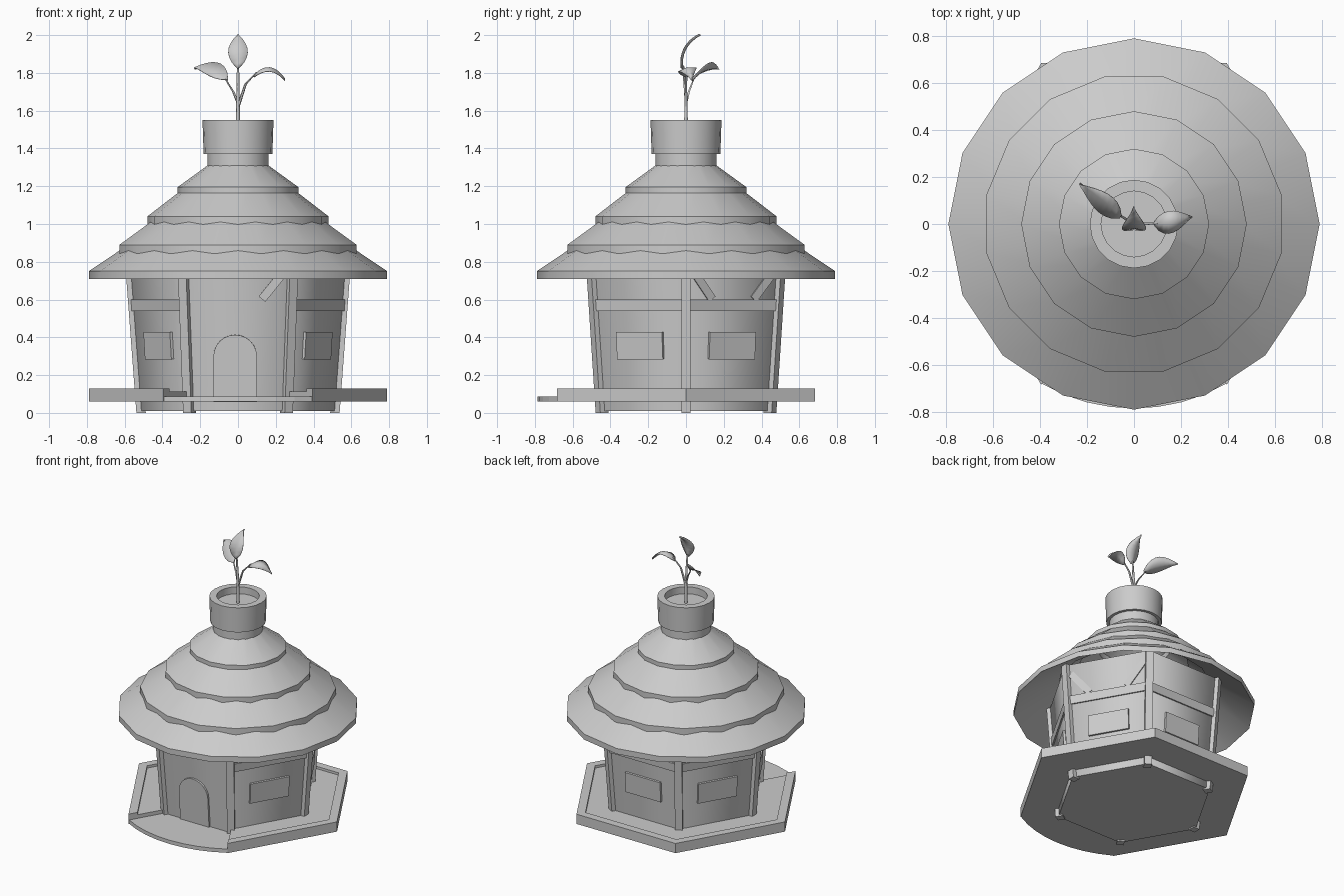
import bpy, bmesh, math
from math import cos, sin, pi, radians
from mathutils import Matrix, Vector

cube = bpy.data.objects.get("Cube")
if cube:
    bpy.data.objects.remove(cube, do_unlink=True)

GREY = bpy.data.materials.new("plain grey")
GREY.use_nodes = True
GREY.diffuse_color = (0.6, 0.6, 0.6, 1)
GREY.node_tree.nodes["Principled BSDF"].inputs["Base Color"].default_value = GREY.diffuse_color


def finish(name, bm, smooth=None):
    bmesh.ops.recalc_face_normals(bm, faces=bm.faces)
    mesh = bpy.data.meshes.new(name)
    bm.to_mesh(mesh)
    bm.free()
    mesh.materials.append(GREY)
    obj = bpy.data.objects.new(name, mesh)
    bpy.context.collection.objects.link(obj)
    if smooth:
        bpy.ops.object.select_all(action='DESELECT')
        obj.select_set(True)
        bpy.context.view_layer.objects.active = obj
        bpy.ops.object.shade_smooth_by_angle(angle=radians(smooth))
    return obj


def sweep(name, profile, angles, ring=True, hollow=False, smooth=None):
    """Turn a (radius, z) profile through the given angles."""
    bm = bmesh.new()
    cols = [[bm.verts.new((r * cos(a), r * sin(a), z)) for r, z in profile] for a in angles]
    n, m = len(cols), len(profile)
    for i in range(n if ring else n - 1):
        a, b = cols[i], cols[(i + 1) % n]
        for j in range(m if hollow else m - 1):
            k = (j + 1) % m
            bm.faces.new((a[j], b[j], b[k], a[k]))
    if not ring:
        bm.faces.new(cols[0])
        bm.faces.new(cols[-1])
    elif not hollow:
        for j in (0, -1):
            bm.faces.new([c[j] for c in cols])
    return finish(name, bm, smooth)


def turn(n, offset=0.0):
    return [2 * pi * i / n + offset for i in range(n)]


# Walls: tapered six-sided body
def wall_radius(z):
    return 0.525 + 0.075 * z


sweep("walls", [(wall_radius(z), z) for z in (0.01, 0.83)], turn(6), smooth=70)


def on_wall(angle, x, z, spin=0.0, lift=0.0):
    """Frame on a wall: x along it, y outward, z up."""
    r = wall_radius(z) * cos(pi / 6) + lift
    return (Matrix.Rotation(angle - pi / 2, 4, 'Z') @ Matrix.Translation((x, r, z))
            @ Matrix.Rotation(-0.065, 4, 'X') @ Matrix.Rotation(spin, 4, 'Y'))


def box(name, matrix, size):
    bm = bmesh.new()
    bmesh.ops.create_cube(bm, size=1, matrix=matrix @ Matrix.Diagonal((*size, 1)))
    return finish(name, bm)


# Corner posts
for i, a in enumerate(turn(6)):
    bm = bmesh.new()
    frame = Matrix.Rotation(a, 4, 'Z')
    bmesh.ops.create_cube(bm, size=1)
    for v in bm.verts:
        z = 0.0 if v.co.z < 0 else 0.83
        v.co = frame @ Vector((wall_radius(z) - 0.012 + v.co.x * 0.05, v.co.y * 0.05, z))
    finish(f"post_{i + 1}", bm)

# Windows and beams on every wall but the front
for i in range(5):
    a = radians(-30 + 60 * i)
    box(f"window_{i + 1}", on_wall(a, 0, 0.357), (0.28, 0.03, 0.145))
    box(f"beam_{i + 1}", on_wall(a, 0, 0.57), (0.54, 0.02, 0.06))

# Corner braces under the eaves
for i, (deg, side) in enumerate(((30, 1), (30, -1), (-90, -1))):
    box(f"brace_{i + 1}", on_wall(radians(deg), 0.19 * side, 0.68, 0.68 * side),
        (0.045, 0.016, 0.2))

# Arched door
bm = bmesh.new()
outline = [(0.115, -0.24), (-0.115, -0.24)]
outline += [(-0.115 * cos(pi * i / 12), 0.115 * sin(pi * i / 12)) for i in range(13)]
face = bm.faces.new([bm.verts.new((x + 0.015, 0, z)) for x, z in outline])
part = bmesh.ops.extrude_face_region(bm, geom=[face])["geom"]
for v in part:
    if isinstance(v, bmesh.types.BMVert):
        v.co.y += 0.025
bm.transform(on_wall(radians(-90), 0, 0.3, lift=-0.012))
finish("door", bm)

# Raised deck around five sides, with a rim
hexagon = [radians(-60 + 60 * i) for i in range(6)]
sweep("deck", [(0.5, 0.06), (0.79, 0.06), (0.79, 0.13), (0.725, 0.13), (0.725, 0.113), (0.5, 0.113)],
      hexagon, ring=False, hollow=True)
# Low rounded porch in front
sweep("porch", [(0.45, 0.06), (0.785, 0.06), (0.785, 0.087), (0.45, 0.087)],
      [radians(-120 + 7.5 * i) for i in range(9)], ring=False, hollow=True)

# Stepped roof tiers: outer radius, edge bottom, edge top, inner radius, inner top
tiers = ((0.79, 0.71, 0.75, 0.5, 0.945), (0.64, 0.845, 0.89, 0.36, 1.09),
         (0.48, 0.995, 1.04, 0.24, 1.225), (0.32, 1.165, 1.195, 0.12, 1.34))
for i, (r, low, high, inner, top) in enumerate(tiers):
    sweep(f"roof_tier_{i + 1}", [(r, low), (r, high), (inner, top), (inner, top - 0.05)],
          turn(16, pi / 16 if i == 1 else 0), hollow=True, smooth=30)

# Chimney pot with soil
sweep("chimney_neck", [(0.162, 1.27), (0.162, 1.38)], turn(20), smooth=30)
sweep("pot", [(0.182, 1.37), (0.188, 1.55), (0.14, 1.55), (0.14, 1.37)], turn(20), hollow=True, smooth=30)
sweep("soil", [(0.142, 1.47), (0.142, 1.5)], turn(20))


# Seedling
def stem(name, points, radius):
    bm = bmesh.new()
    rings = []
    for i, p in enumerate(points):
        r = radius * (1 - 0.25 * i)
        rings.append([bm.verts.new(Vector(p) + Vector((r * cos(a), r * sin(a), 0))) for a in turn(6)])
    for a, b in zip(rings, rings[1:]):
        for j in range(6):
            k = (j + 1) % 6
            bm.faces.new((a[j], a[k], b[k], b[j]))
    finish(name, bm, 60)


def leaf(name, base, middle, tip, across, width):
    """Thin curved blade along a quadratic arc, creased down the middle."""
    base, middle, tip, across = (Vector(p) for p in (base, middle, tip, across))
    crease = across.cross(tip - base).normalized() * 0.012
    bm = bmesh.new()
    rows = []
    for i in range(9):
        t = i / 8
        c = base * (1 - t) ** 2 + middle * 2 * t * (1 - t) + tip * t * t
        w = width * sin(pi * (0.04 + 0.96 * t ** 0.8))
        rows.append([bm.verts.new(c + across * w * s + crease * abs(s)) for s in (-1, 0, 1)])
    for a, b in zip(rows, rows[1:]):
        for j in range(2):
            bm.faces.new((a[j], a[j + 1], b[j + 1], b[j]))
    obj = finish(name, bm, 60)
    solid = obj.modifiers.new("thickness", 'SOLIDIFY')
    solid.thickness = 0.003


stem("main_stem", [(0, 0, 1.49), (0, 0, 1.66), (0, -0.015, 1.84)], 0.012)
stem("right_stem", [(0, 0, 1.64), (-0.025, 0.015, 1.7), (-0.065, 0.04, 1.765)], 0.008)
stem("left_stem", [(0, 0, 1.62), (0.04, 0, 1.74), (0.1, 0.005, 1.805)], 0.009)
leaf("top_leaf", (0, -0.015, 1.82), (0, -0.03, 1.94), (0, 0.08, 2.0), (1, 0, 0), 0.052)
leaf("right_leaf", (-0.055, 0.035, 1.76), (-0.13, 0.1, 1.84), (-0.23, 0.175, 1.82),
     (0.5, 0.6, 0.6), 0.055)
leaf("left_leaf", (0.085, 0, 1.79), (0.17, 0, 1.88), (0.25, 0.03, 1.77), (0, 0.97, 0.2), 0.05)
